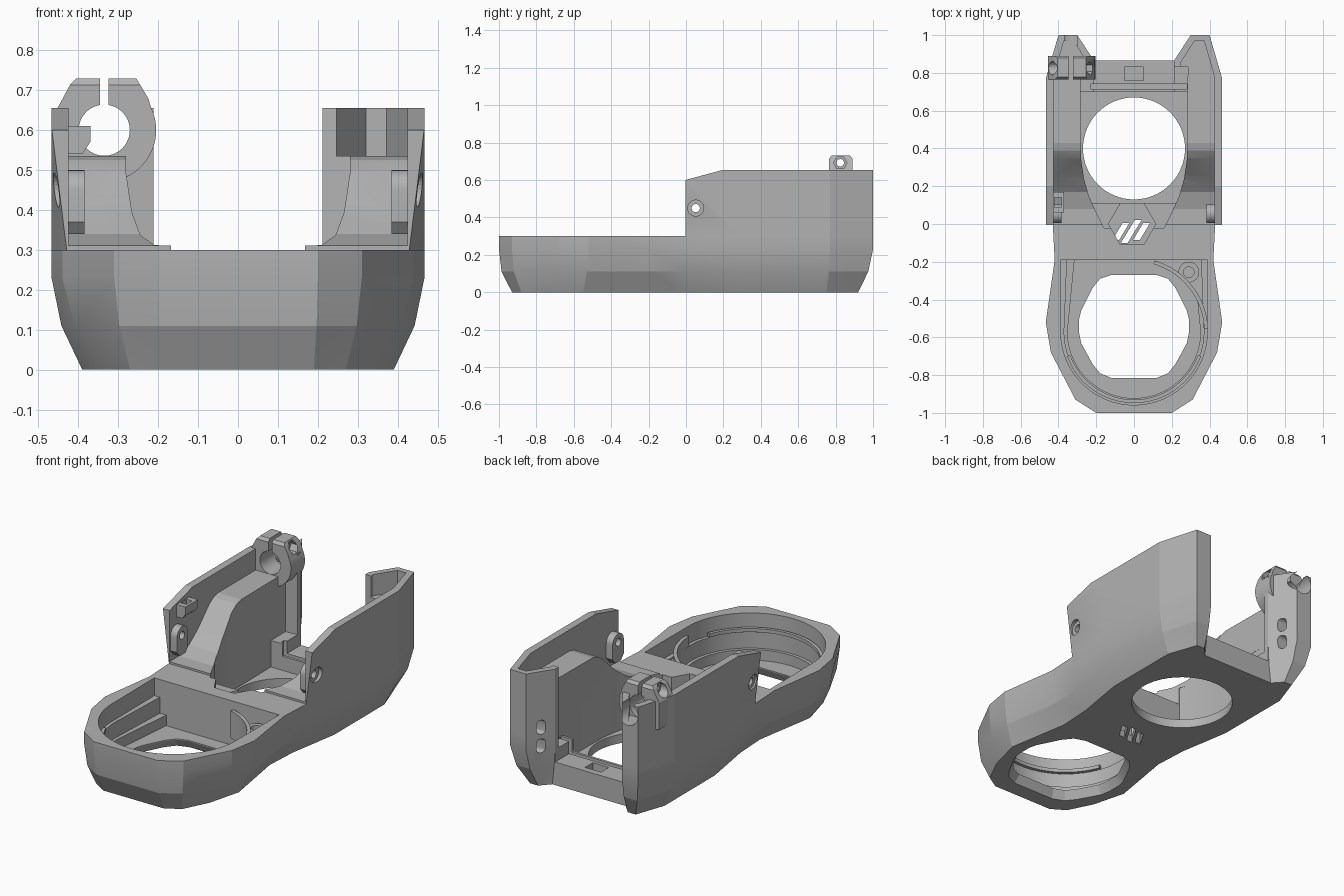
import bpy, bmesh, math

if "Cube" in bpy.data.objects:
    bpy.data.objects.remove(bpy.data.objects["Cube"])

grey = bpy.data.materials.new("plain_grey")
grey.use_nodes = True
COLOUR = (0.45, 0.45, 0.45, 1)
grey.diffuse_color = COLOUR
grey.node_tree.nodes["Principled BSDF"].inputs["Base Color"].default_value = COLOUR


def finish(name, bm):
    bmesh.ops.recalc_face_normals(bm, faces=bm.faces)
    mesh = bpy.data.meshes.new(name)
    bm.to_mesh(mesh)
    bm.free()
    mesh.materials.append(grey)
    ob = bpy.data.objects.new(name, mesh)
    bpy.context.collection.objects.link(ob)
    return ob


def loft(name, rings):
    bm = bmesh.new()
    rows = [[bm.verts.new(p) for p in ring] for ring in rings]
    n = len(rows[0])
    for a, b in zip(rows, rows[1:]):
        for i in range(n):
            bm.faces.new((a[i], a[(i + 1) % n], b[(i + 1) % n], b[i]))
    bm.faces.new(rows[0])
    bm.faces.new(rows[-1])
    bm.normal_update()
    bmesh.ops.triangulate(bm, faces=bm.faces[:])
    return finish(name, bm)


def prism(name, pts, axis, lo, hi):
    place = {"X": lambda a, b, c: (c, a, b),
             "Y": lambda a, b, c: (a, c, b),
             "Z": lambda a, b, c: (a, b, c)}[axis]
    return loft(name, [[place(a, b, c) for a, b in pts] for c in (lo, hi)])


def box(name, x0, x1, y0, y1, z0, z1):
    return prism(name, [(x0, y0), (x1, y0), (x1, y1), (x0, y1)], "Z", z0, z1)


def arc(cx, cy, r, start, end, n=24):
    return [(cx + r * math.cos(math.radians(start + (end - start) * i / n)),
             cy + r * math.sin(math.radians(start + (end - start) * i / n)))
            for i in range(n + 1)]


def circle(cx, cy, r, n=32, start=0):
    return arc(cx, cy, r, start, start + 360, n)[:-1]


def mirrored(half):
    return half + [(-x, y) for x, y in reversed(half)]


def boolean(target, tool, operation="DIFFERENCE"):
    mod = target.modifiers.new("cut", "BOOLEAN")
    mod.operation = operation
    mod.solver = "EXACT"
    mod.object = tool
    bpy.context.view_layer.objects.active = target
    bpy.ops.object.modifier_apply(modifier=mod.name)
    bpy.data.objects.remove(tool)


# Faceted outer body: bottom and widest half outlines, front to back
low = [(.19, -.93), (.27, -.88), (.34, -.74), (.39, -.55), (.33, -.19), (.34, 0),
       (.39, .3), (.39, .75), (.33, .92), (.28, .92), (.23, .865)]
wide = [(.2, -1), (.31, -.93), (.44, -.68), (.467, -.52), (.42, -.19), (.43, 0),
        (.467, .3), (.467, .77), (.4, 1), (.3, 1), (.212, .865)]
rings = []
for z, t in ((0, 0), (.11, .68), (.23, 1), (.3, 1), (.6, 1), (.655, 1)):
    half = []
    for i, ((ax, ay), (bx, by)) in enumerate(zip(low, wide)):
        s = max(t, .8) if i < 2 and z > 0 else t
        x = .467 if i == 5 and z > .5 else ax + (bx - ax) * t
        half.append((x, ay + (by - ay) * s))
    rings.append([(x, y, z) for x, y in mirrored(half)])
body = loft("body_shell", rings)

# Low front deck and sloped wall tops
boolean(body, prism("deck_cut", [(-1.1, .3), (-.004, .3), (-.004, .6), (.2, .655),
                                 (.2, .9), (-1.1, .9)], "X", -.6, .6))

# Stepped front tub with an opening that flares underneath
for r, side, z0, z1 in ((.352, .315, .05, .12), (.37, .355, .11, .21), (.388, .39, .2, .4)):
    plan = [(-side, -.19)] + arc(0, -.57, r, 180, 360, 40) + [(side, -.19)]
    boolean(body, prism("tub_cut", plan, "Z", z0, z1))
opening = mirrored([(.12, -.815), (.18, -.79), (.22, -.74), (.28, -.63), (.29, -.58),
                    (.29, -.5), (.28, -.46), (.22, -.34), (.18, -.29), (.12, -.27)])
boolean(body, loft("front_opening", [[(x * s, -.545 + (y + .545) * s, z) for x, y in opening]
                                     for z, s in ((-.02, 1.12), (.045, 1), (.2, 1))]))

# Space above the side ducts, then the centre channel between them
boolean(body, prism("duct_top_cut", [(-.1, .31), (.08, .312), (.17, .34), (.25, .4),
                                     (.35, .5), (.39, .525), (.43, .535), (.77, .535),
                                     (.77, .9), (-.1, .9)], "X", -.425, .425))
boolean(body, prism("rear_top_cut", mirrored([(.425, .76), (.425, .78), (.372, .968), (.32, .968),
                                              (.247, .855), (.247, .76)]), "Z", .535, .9))
channel = mirrored([(.16, -.02), (.2, .06), (.24, .15), (.265, .24), (.28, .34),
                    (.285, .83), (.212, .835), (.212, .9)])
boolean(body, prism("channel_cut", channel, "Z", .2, .9))
channel = mirrored([(.225, .11), (.24, .15), (.265, .24), (.28, .34), (.285, .7)])
boolean(body, prism("channel_floor_cut", channel, "Z", .05, .3))
boolean(body, box("rear_bar_cut", -.212, .212, .69, .9, .13, .3))
boolean(body, prism("rear_opening", circle(0, .4, .27, 64), "Z", -.1, .2))

# Hexagon pocket with three slanted slots in its floor
boolean(body, prism("hex_pocket", circle(-.01, 0, .125, 6), "Z", .04, .5))
for i in (-1, 0, 1):
    cx, h = -.015 + i * .055, .045 + .015 * (i == 0)
    slot = [(cx - .018 - h * .6, -.04 - h), (cx + .018 - h * .6, -.04 - h),
            (cx + .018 + h * .6, -.04 + h), (cx - .018 + h * .6, -.04 + h)]
    boolean(body, prism("floor_slot", slot, "Z", -.1, .1))

# Notches in the rear bar
boolean(body, box("bar_notch", -.05, .05, .76, .83, .07, .2))
boolean(body, box("bar_groove", -.23, .28, .715, .74, .08, .2))

# Cable slots in the rear returns, screw holes in the front of the walls
for side in (-1, 1):
    for z in (.34, .235):
        slot = arc(.93, z + .02, .02, 0, 180, 8) + arc(.93, z - .02, .02, 180, 360, 8)
        boolean(body, prism("cable_slot", slot, "X", *sorted((side * .15, side * .31))))
    boss = prism("screw_boss", arc(.055, .45, .05, 0, 180, 16) + [(.005, .37), (.03, .34), (.08, .34), (.105, .37)],
                 "X", *sorted((side * .385, side * .435)))
    boolean(body, boss, "UNION")
    boolean(body, prism("screw_hole", circle(.052, .45, .022, 24), "X", *sorted((side * .3, side * .6))))
    boolean(body, prism("screw_recess", circle(.052, .45, .043, 24), "X", *sorted((side * .438, side * .6))))

# Curved lip, corner shelf and screw post in the front tub
shelf = arc(0, -.57, .375, 5, 73) + [(.11, -.185), (.37, -.185), (.39, -.3)]
prism("corner_shelf", shelf, "Z", .12, .19)
prism("curved_lip", arc(0, -.57, .372, 2, 74) + arc(0, -.57, .392, 74, 2), "Z", .1, .255)
post = prism("screw_post", circle(.29, -.255, .055), "Z", .15, .225)
boolean(post, prism("post_hole", circle(.29, -.255, .028), "Z", .18, .3))
prism("tub_rib", arc(0, -.57, .36, 200, 340, 32) + arc(0, -.57, .378, 340, 200, 32), "Z", .205, .225)

# Cable clip on the right wall
clip = prism("cable_clip", [(-.43, .54), (-.39, .54), (-.37, .57), (-.37, .61), (-.43, .61)], "Y", .06, .17)
boolean(clip, box("clip_gap", -.42, -.385, .09, .14, .5, .7))

# Split ring clamp at the rear of the right wall, bored through the return behind it
CX, CZ = -.335, .6
outline = arc(CX, CZ, .13, -68, 25) + [(-.225, .68), (-.255, .73), (-.405, .73), (-.42, .715),
                                       (-.455, .65), (-.455, .5), (-.3, .48)]
clamp = prism("ring_clamp", outline, "Y", .765, .89)
for part in (clamp, body):
    boolean(part, prism("ring_hole", circle(CX, CZ, .064, 48), "Y", .7, 1.1))
    boolean(part, box("clamp_split", CX - .011, CX + .011, .7, 1.1, CZ, .8))
boolean(clamp, prism("clamp_bolt", circle(.825, .692, .02, 20), "X", -.5, -.1))
boolean(clamp, prism("clamp_nut_seat", circle(.825, .692, .036, 6), "X", -.27, -.1))
boolean(clamp, prism("clamp_head_seat", circle(.825, .692, .036, 24), "X", -.5, -.395))
for y, s in ((.765, 1), (.89, -1)):
    corner = [(y - s * .01, .7), (y + s * .02, .74), (y - s * .01, .74)]
    boolean(clamp, prism("clamp_corner", corner, "X", -.5, -.1))

# Crisp edges, smooth curves
for ob in bpy.context.scene.objects:
    if ob.type == "MESH":
        bpy.ops.object.select_all(action="DESELECT")
        ob.select_set(True)
        bpy.context.view_layer.objects.active = ob
        bpy.ops.object.shade_smooth_by_angle(angle=math.radians(14))
